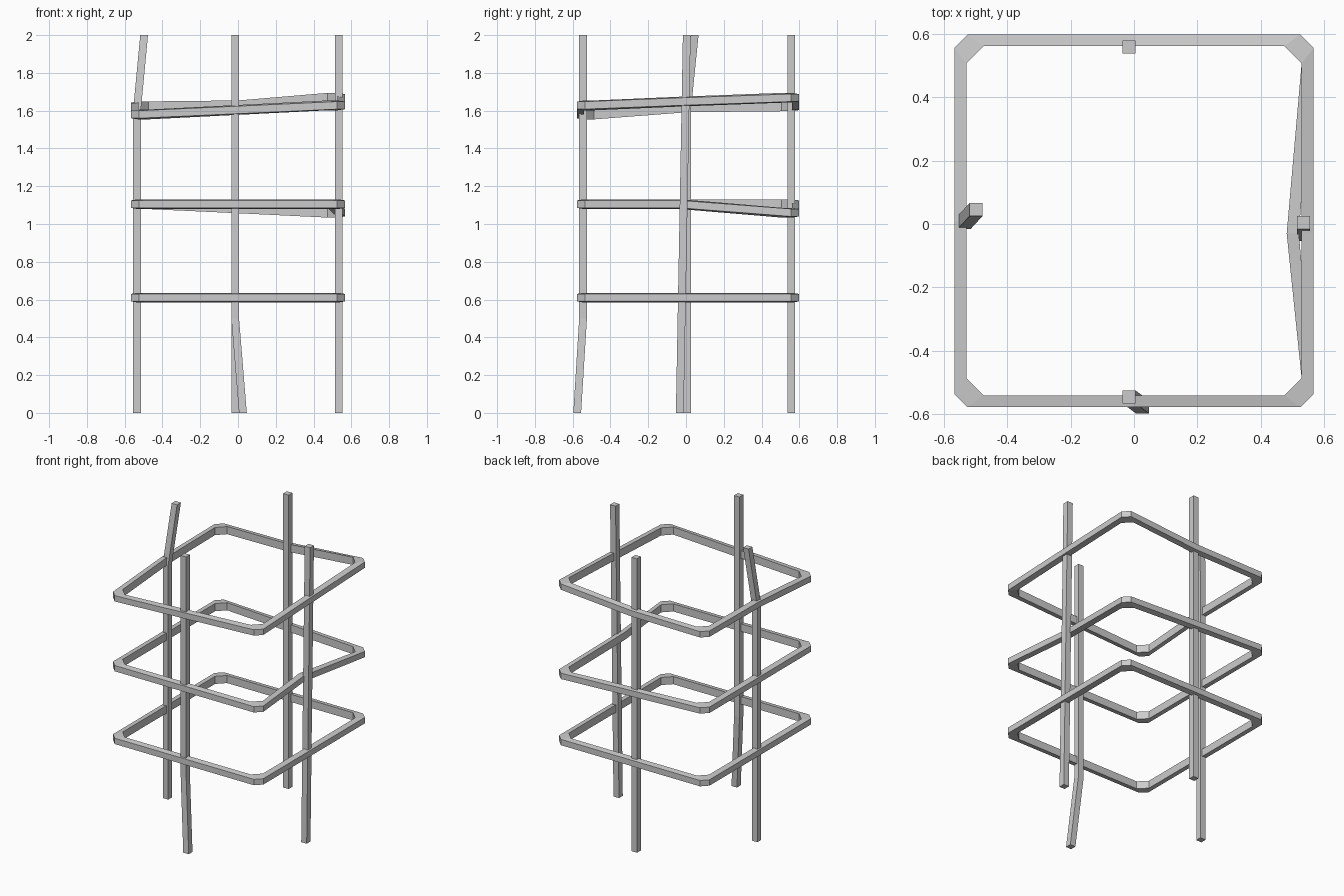
import bpy

if "Cube" in bpy.data.objects:
    bpy.data.objects.remove(bpy.data.objects["Cube"])

SIDES = 4


def loft(name, sections, closed=False):
    """Join four-sided sections into one solid, capped unless closed in a loop."""
    n = len(sections)
    verts = [v for s in sections for v in s]
    faces = []
    for i in range(n if closed else n - 1):
        a, b = i * SIDES, ((i + 1) % n) * SIDES
        for j in range(SIDES):
            k = (j + 1) % SIDES
            faces.append((a + j, a + k, b + k, b + j))
    if not closed:
        faces += [(3, 2, 1, 0), tuple(range((n - 1) * SIDES, n * SIDES))]
    mesh = bpy.data.meshes.new(name)
    mesh.from_pydata(verts, [], faces)
    mesh.update()
    obj = bpy.data.objects.new(name, mesh)
    bpy.context.collection.objects.link(obj)
    return obj


def bar(name, path, r=0.0205):
    """Square upright bar through the given centre points."""
    quad = ((-r, -r), (r, -r), (r, r), (-r, r))
    loft(name, [[(x + dx, y + dy, z) for dx, dy in quad] for x, y, z in path])


def ring(name, corner_z, mid_z, right_bend=0.0):
    """Chamfered square hoop; corners run front-left, front-right, back-right, back-left."""
    signs = ((-1, -1), (1, -1), (1, 1), (-1, 1))
    mids = ((0, -1), (1, 0), (0, 1), (-1, 0))
    cy = 0.01

    def section(outer, inner, z):
        (ox, oy), (ix, iy) = outer, inner
        return [(ox, oy + cy, z - 0.02), (ox, oy + cy, z + 0.02),
                (ix, iy + cy, z + 0.026), (ix, iy + cy, z - 0.026)]

    def corner(sx, sy, hx, hy, cut, along_y):
        return (sx * hx, sy * (hy - cut)) if along_y else (sx * (hx - cut), sy * hy)

    sections = []
    for i, (sx, sy) in enumerate(signs):
        # Two stations per chamfered corner, then one in the middle of the side
        for along_y in ((True, False) if i % 2 == 0 else (False, True)):
            outer = corner(sx, sy, 0.566, 0.587, 0.042, along_y)
            inner = corner(sx, sy, 0.528, 0.55, 0.054, along_y)
            sections.append(section(outer, inner, corner_z[i]))
        mx, my = mids[i]
        bend = right_bend if i == 1 else 0.0
        off = -0.04 if i == 1 else 0.0
        sections.append(section((mx * 0.566 - bend, my * 0.587 + off),
                                (mx * 0.528 - bend, my * 0.55 + off), mid_z[i]))
    loft(name, sections, closed=True)


# Upright bars, two of them bent
bar("front_bar", [(0.026, -0.576, 0), (-0.015, -0.545, 0.5), (-0.015, -0.545, 2)])
bar("back_bar", [(-0.015, 0.557, 0), (-0.015, 0.557, 2)])
bar("left_bar", [(-0.535, 0.005, 0), (-0.535, 0.005, 1.6), (-0.497, 0.046, 2)])
bar("right_bar", [(0.534, -0.033, 0), (0.534, 0.004, 2)])

# Hoops, the upper two warped
ring("lower_ring", [0.61] * 4, [0.61] * 4)
ring("middle_ring", [1.105, 1.105, 1.06, 1.105], [1.105, 1.105, 1.083, 1.105], 0.047)
ring("upper_ring", [1.58, 1.628, 1.668, 1.623], [1.604, 1.648, 1.628, 1.618])
